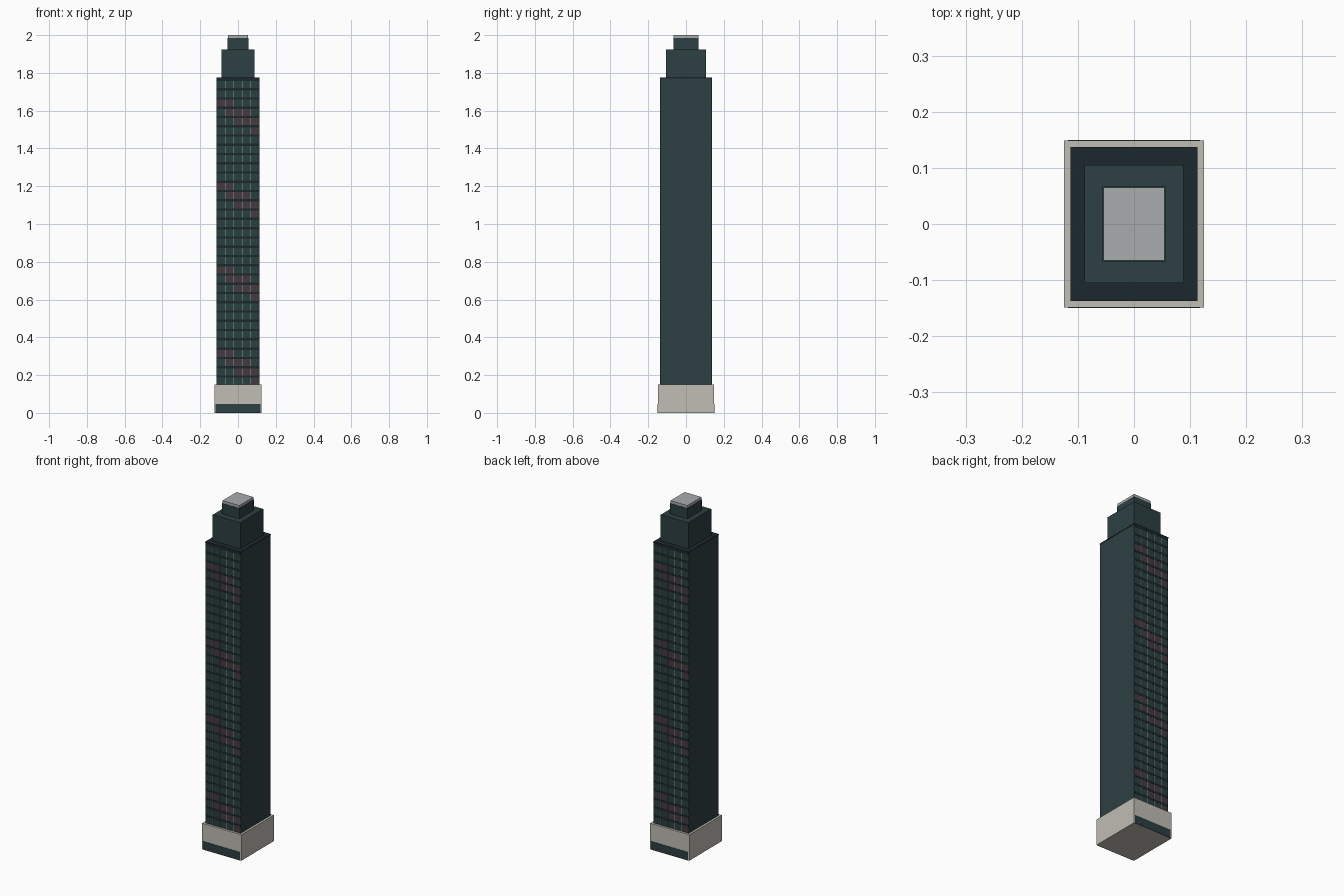
import bpy, bmesh
from mathutils import Matrix, Vector

if "Cube" in bpy.data.objects:
    bpy.data.objects.remove(bpy.data.objects["Cube"])


def material(name, rgb):
    m = bpy.data.materials.new(name)
    m.diffuse_color = (*rgb, 1)
    m.use_nodes = True
    m.node_tree.nodes["Principled BSDF"].inputs["Base Color"].default_value = m.diffuse_color
    return m


GLASS = material("dark_glass", (0.026, 0.050, 0.054))
PANE = material("window_glass", (0.022, 0.050, 0.050))
TINT = material("tinted_glass", (0.060, 0.042, 0.050))
TRIM = material("dark_trim", (0.012, 0.022, 0.026))
STONE = material("pale_stone", (0.53, 0.51, 0.46))
METAL = material("roof_metal", (0.40, 0.41, 0.42))
MULLION = material("mullion_metal", (0.30, 0.36, 0.34))


def boxes(name, items, mat):
    """One object from boxes given as (x0, x1, y0, y1, z0, z1)."""
    bm = bmesh.new()
    for x0, x1, y0, y1, z0, z1 in items:
        centre = Vector(((x0 + x1) / 2, (y0 + y1) / 2, (z0 + z1) / 2))
        scale = Matrix.Diagonal((x1 - x0, y1 - y0, z1 - z0, 1))
        bmesh.ops.create_cube(bm, size=1, matrix=Matrix.Translation(centre) @ scale)
    me = bpy.data.meshes.new(name)
    bm.to_mesh(me)
    bm.free()
    me.materials.append(mat)
    ob = bpy.data.objects.new(name, me)
    bpy.context.collection.objects.link(ob)
    return ob


def block(name, hx, hy, z0, z1, mat):
    return boxes(name, [(-hx, hx, -hy, hy, z0, z1)], mat)


def both_faces(items):
    """Repeat front boxes on the back, turned half a circle."""
    return items + [(-x1, -x0, -y1, -y0, z0, z1) for x0, x1, y0, y1, z0, z1 in items]


# Stacked volumes
BASE, ROOF = 0.15, 1.775
HX, HY = 0.1125, 0.135
block("podium", 0.125, 0.1485, 0, BASE, STONE)
block("tower_shaft", HX, HY, BASE, ROOF - 0.006, GLASS)
block("shaft_roof_cap", 0.1135, 0.1375, ROOF - 0.006, ROOF, TRIM)
block("upper_setback", 0.088, 0.105, ROOF, 1.925, GLASS)
block("crown", 0.056, 0.067, 1.925, 1.985, GLASS)
block("crown_cap", 0.054, 0.065, 1.985, 2.0, METAL)

# Lobby glazing at street level
boxes("lobby_glazing", both_faces([(-0.118, 0.118, -0.150, -0.147, 0, 0.048)]), GLASS)

# Window grid on the front and back
ROWS, COLS = 33, 5
dz = (ROOF - 0.006 - BASE) / ROWS
dx = 2 * HX / COLS
tinted = {2: (0, 1), 3: (1, 2, 3), 4: (2, 3, 4), 5: (4,)}
panes, tints, bands, fins = [], [], [], []
for i in range(ROWS):
    top = ROOF - 0.006 - i * dz
    bands.append((-HX, HX, -HY - 0.002, -HY + 0.002, top - 0.012, top))
    for j in range(COLS):
        x = -HX + j * dx
        cell = (x + 0.002, x + dx - 0.002, -HY - 0.001, -HY + 0.002, top - dz, top - 0.012)
        (tints if j in tinted.get(i % 9, ()) else panes).append(cell)
        if j:
            fins.append((x - 0.0015, x + 0.0015, -HY - 0.0018, -HY + 0.002, top - dz, top - 0.012))
boxes("window_panes", both_faces(panes), PANE)
boxes("tinted_panes", both_faces(tints), TINT)
boxes("floor_bands", both_faces(bands), TRIM)
boxes("window_mullions", both_faces(fins), MULLION)
